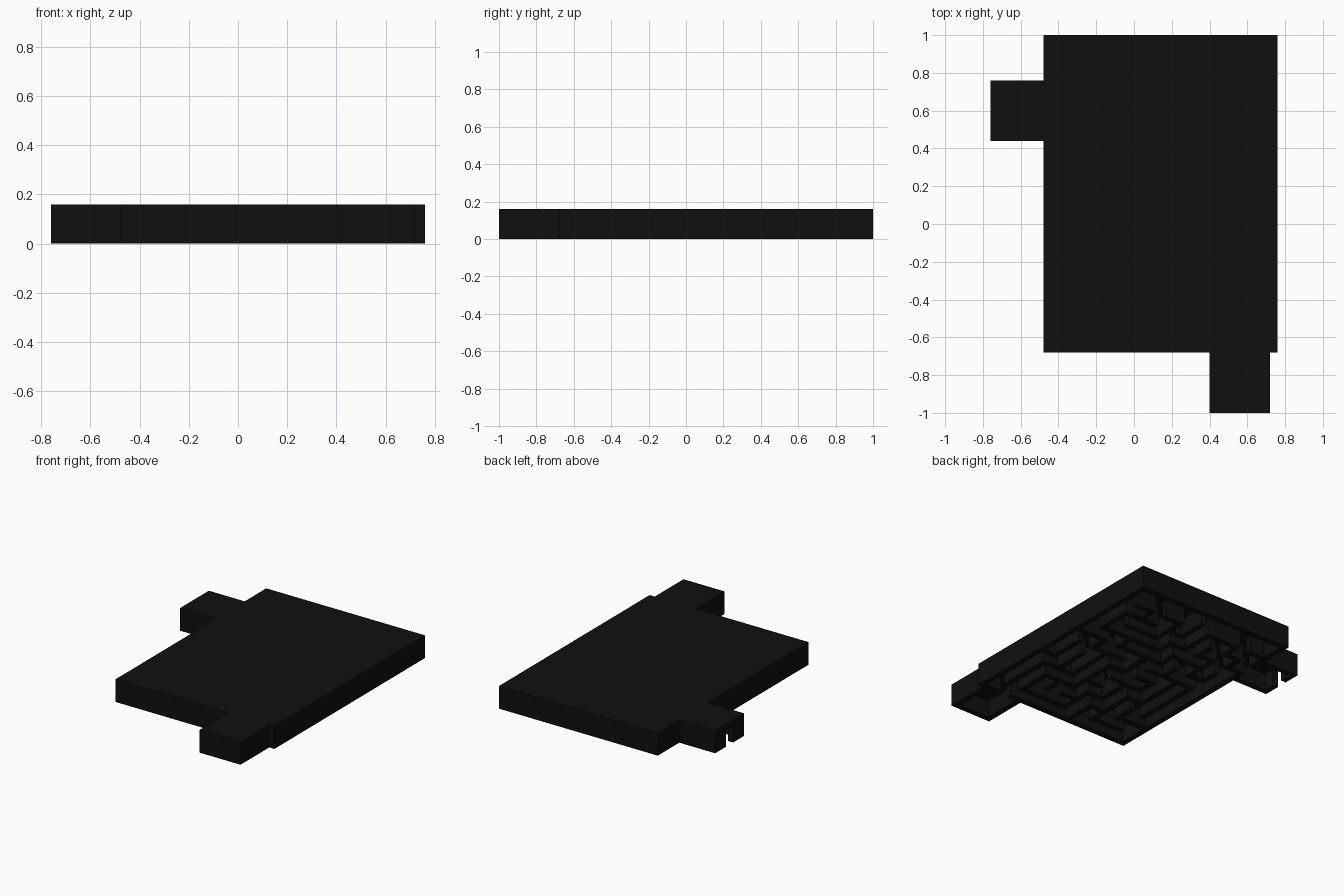
import bpy, bmesh, math, random

if "Cube" in bpy.data.objects:
    bpy.data.objects.remove(bpy.data.objects["Cube"])

random.seed(7)
U = 0.04                      # wall thickness; everything sits on this lattice
X0, Y0 = -0.76, -1.0
ROOF_Z, TOP_Z = 0.12, 0.16
COLS, ROWS = 10, 13

mat = bpy.data.materials.new("black")
mat.diffuse_color = (0.005, 0.005, 0.005, 1)
mat.use_nodes = True
mat.node_tree.nodes["Principled BSDF"].inputs["Base Color"].default_value = mat.diffuse_color


def rect(i0, i1, j0, j1):
    """Set of lattice squares, inclusive bounds."""
    return {(i, j) for i in range(i0, i1 + 1) for j in range(j0, j1 + 1)}


def ring(i0, i1, j0, j1):
    return rect(i0, i1, j0, j1) - rect(i0 + 1, i1 - 1, j0 + 1, j1 - 1)


def prism(name, cells, z0, z1, cap=None, floor=None):
    """Solid over the lattice squares; cap/floor choose which end faces exist."""
    cap = cells if cap is None else cap
    floor = cells if floor is None else floor
    bm = bmesh.new()

    def quad(pts):
        bm.faces.new([bm.verts.new((X0 + U * i, Y0 + U * j, z)) for i, j, z in pts])

    for i, j in cells:
        c = [(i, j), (i + 1, j), (i + 1, j + 1), (i, j + 1)]
        if (i, j) in cap:
            quad([(a, b, z1) for a, b in c])
        if (i, j) in floor:
            quad([(a, b, z0) for a, b in reversed(c)])
        for k, (di, dj) in enumerate([(0, -1), (1, 0), (0, 1), (-1, 0)]):
            if (i + di, j + dj) not in cells:
                p, q = c[k], c[(k + 1) % 4]
                quad([(*p, z0), (*q, z0), (*q, z1), (*p, z1)])
    bmesh.ops.remove_doubles(bm, verts=bm.verts[:], dist=1e-4)
    bmesh.ops.dissolve_limit(bm, angle_limit=math.radians(1),
                             verts=bm.verts[:], edges=bm.edges[:])
    me = bpy.data.meshes.new(name)
    bm.to_mesh(me)
    bm.free()
    me.materials.append(mat)
    ob = bpy.data.objects.new(name, me)
    bpy.context.collection.objects.link(ob)
    return ob


# Footprint: main hall, side room on the left, room at the front
hall, left_room, front_room = (7, 37, 8, 49), (0, 7, 36, 43), (29, 36, 0, 8)
footprint = rect(*hall) | rect(*left_room) | rect(*front_room)

# Perimeter walls with the outer entrance and the two inner doorways
outer = ring(*hall) | ring(*left_room) | ring(*front_room)
outer -= rect(0, 0, 39, 40) | rect(7, 7, 39, 40) | rect(32, 33, 8, 8)

# Maze: carve passages from a solid grid with a depth-first walk
solid = rect(8, 36, 9, 46)


def carve(c, r, dc=0, dr=0):
    i, j = 8 + 3 * c, 9 + 3 * r
    solid.difference_update(rect(i + min(dc, 0), i + 1 + max(dc, 0),
                                 j + min(dr, 0), j + 1 + max(dr, 0)))


stack, seen = [(0, 10)], {(0, 10)}
carve(0, 10)
while stack:
    c, r = stack[-1]
    steps = [(a, b) for a, b in ((1, 0), (-1, 0), (0, 1), (0, -1))
             if 0 <= c + a < COLS and 0 <= r + b < ROWS and (c + a, r + b) not in seen]
    if not steps:
        stack.pop()
        continue
    a, b = random.choice(steps)
    carve(c, r, a, b)
    carve(c + a, r + b)
    seen.add((c + a, r + b))
    stack.append((c + a, r + b))

# Walls stand under the roof; their hidden tops are left open
walls = outer | solid
prism("maze_walls", walls, 0, ROOF_Z, cap=set())
prism("roof_slab", footprint, ROOF_Z, TOP_Z, floor=footprint - walls)
